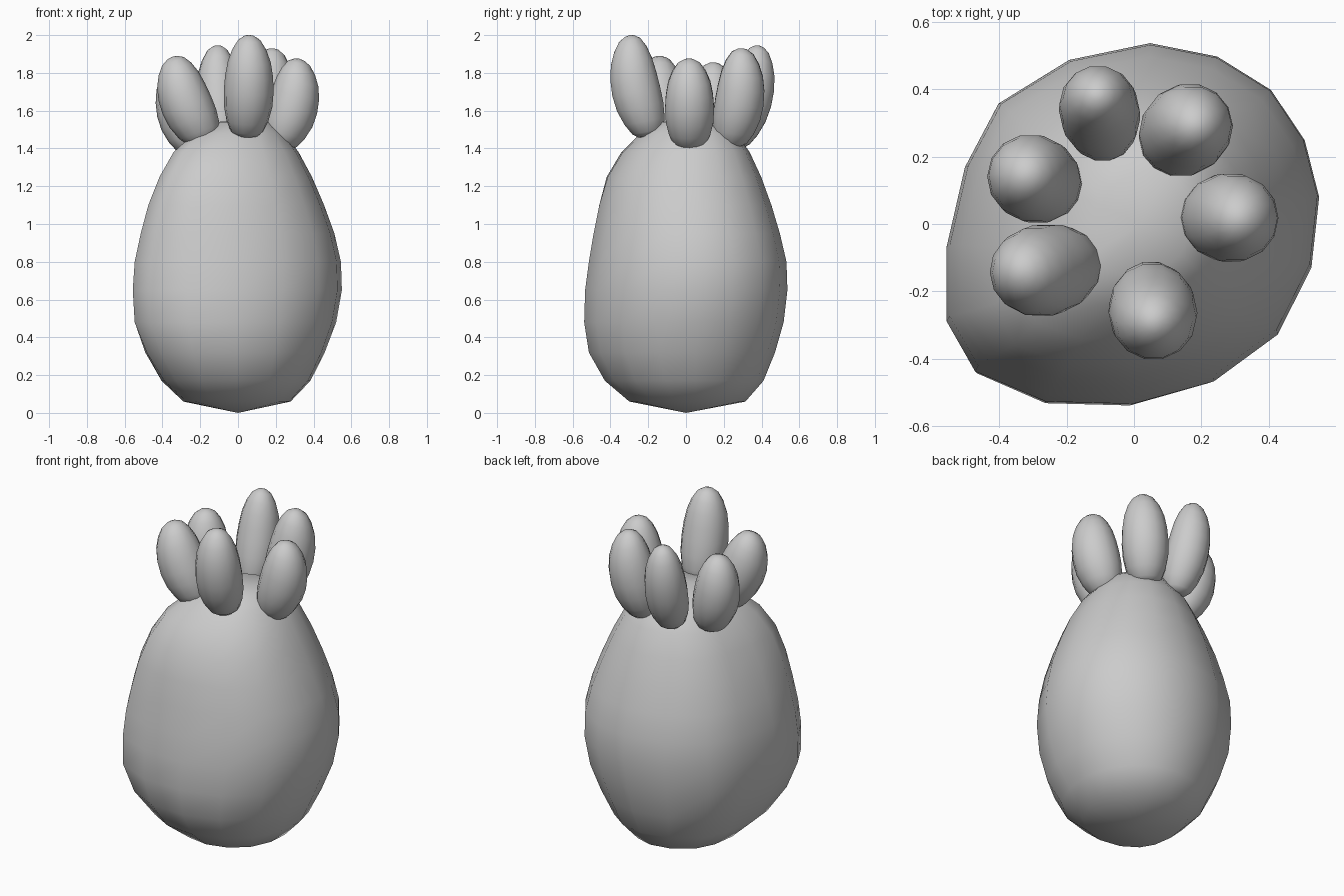
import bpy, bmesh, math
from mathutils import Vector

if "Cube" in bpy.data.objects:
    bpy.data.objects.remove(bpy.data.objects["Cube"])


def loft(name, rings, start, end):
    """Skin closed rings of points, closing each end on a pole."""
    bm = bmesh.new()
    loops = [[bm.verts.new(p) for p in ring] for ring in rings]
    n = len(loops[0])
    for a, b in zip(loops, loops[1:]):
        for i in range(n):
            j = (i + 1) % n
            bm.faces.new((a[i], a[j], b[j], b[i]))
    low, high = bm.verts.new(start), bm.verts.new(end)
    for i in range(n):
        j = (i + 1) % n
        bm.faces.new((low, loops[0][j], loops[0][i]))
        bm.faces.new((high, loops[-1][i], loops[-1][j]))
    bmesh.ops.recalc_face_normals(bm, faces=bm.faces)
    for f in bm.faces:
        f.smooth = True
    mesh = bpy.data.meshes.new(name)
    bm.to_mesh(mesh)
    bm.free()
    obj = bpy.data.objects.new(name, mesh)
    bpy.context.collection.objects.link(obj)
    return obj


# Body: slightly lopsided 16-sided outline, rounder at the bottom
outline = [(.553, .08), (.51, .25), (.41, .40), (.25, .50), (.05, .54),
           (-.19, .49), (-.40, .36), (-.50, .17), (-.555, -.07), (-.555, -.29),
           (-.47, -.44), (-.26, -.53), (0, -.537), (.24, -.47), (.43, -.33), (.53, -.13)]
# z, left, right, front, back, share of the lopsided outline
profile = [(.06, -.29, .28, -.30, .315, .4), (.17, -.405, .385, -.43, .41, .65),
           (.32, -.49, .46, -.515, .47, .85), (.48, -.545, .52, -.54, .515, 1),
           (.65, -.555, .55, -.535, .535, 1), (.80, -.545, .545, -.515, .53, 1),
           (.95, -.51, .51, -.49, .495, 1.05), (1.10, -.465, .455, -.46, .45, 1.15),
           (1.25, -.40, .39, -.415, .395, 1.3), (1.38, -.325, .32, -.335, .335, 1.4),
           (1.48, -.22, .245, -.235, .265, 1.4), (1.54, -.11, .17, -.15, .16, 1.2)]
rings = []
for z, x0, x1, y0, y1, w in profile:
    ring = []
    for x, y in outline:
        a = math.atan2(y, x)
        u = w * x / .553 + (1 - w) * math.cos(a)
        v = w * y / .538 + (1 - w) * math.sin(a)
        ring.append(((x0 + x1) / 2 + u * (x1 - x0) / 2,
                     (y0 + y1) / 2 + v * (y1 - y0) / 2, z))
    rings.append(ring)
loft("body", rings, (0, 0, 0), (.02, 0, 1.55))

# Crown of six buds, rooted in the body, leaning and bowing outwards
bud_profile = [(.02, .48), (.06, .66), (.16, .84), (.30, .97), (.45, 1), (.60, .96),
               (.74, .86), (.86, .68), (.95, .45), (.99, .2)]
buds = [((.045, -.19, 1.46), (.06, -.30, 2.0), .132),
        ((.215, .02, 1.40), (.325, .015, 1.875), .133),
        ((.105, .23, 1.41), (.19, .30, 1.93), .132),
        ((-.085, .25, 1.41), (-.11, .39, 1.945), .12),
        ((-.235, .105, 1.38), (-.33, .15, 1.855), .13),
        ((-.165, -.115, 1.42), (-.35, -.145, 1.885), .137)]
for k, (base, tip, r) in enumerate(buds, 1):
    base, tip = Vector(base), Vector(tip)
    axis = tip - base
    bow = Vector((tip.x, tip.y, 0)).normalized() * .025
    side = axis.cross(Vector((0, 1, 0))).normalized()
    up = axis.normalized().cross(side)
    rings = [[base + axis * t + bow * math.sin(math.pi * t)
              + (side * math.cos(a) + up * math.sin(a)) * r * s
              for a in (math.tau * i / 14 for i in range(14))]
             for t, s in bud_profile]
    loft(f"crown_bud_{k}", rings, base, tip)
